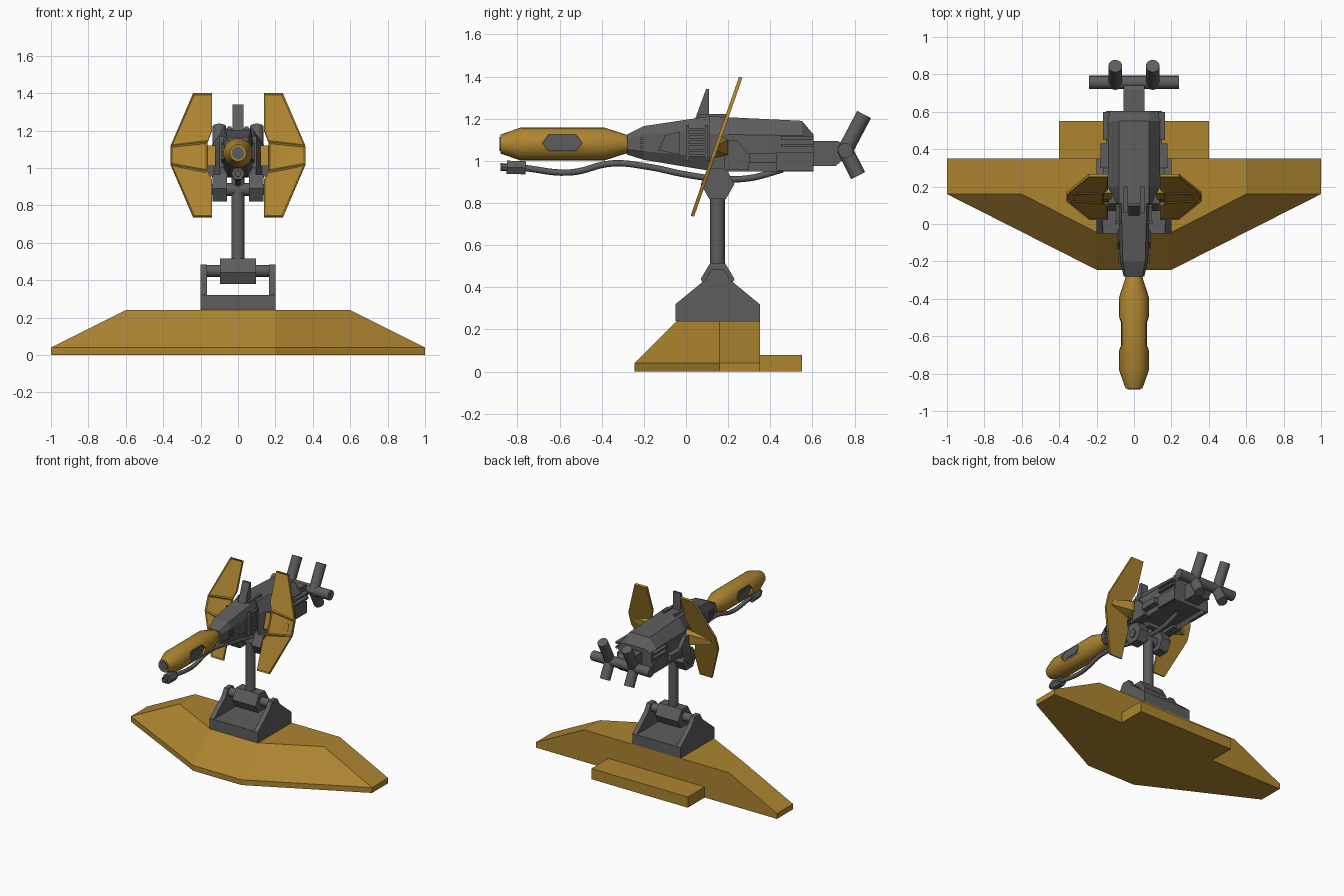
import bpy, bmesh, math
from mathutils import Vector

if "Cube" in bpy.data.objects:
    bpy.data.objects.remove(bpy.data.objects["Cube"], do_unlink=True)


def material(name, rgb):
    m = bpy.data.materials.new(name)
    m.use_nodes = True
    m.diffuse_color = (*rgb, 1)
    m.node_tree.nodes["Principled BSDF"].inputs["Base Color"].default_value = (*rgb, 1)
    return m


GOLD = material("gold", (0.42, 0.235, 0.03))
GREY = material("grey", (0.11, 0.11, 0.112))


def finish(name, bm, mat, smooth=False):
    bmesh.ops.recalc_face_normals(bm, faces=bm.faces)
    me = bpy.data.meshes.new(name)
    bm.to_mesh(me)
    bm.free()
    me.materials.append(mat)
    ob = bpy.data.objects.new(name, me)
    bpy.context.collection.objects.link(ob)
    if smooth:
        bpy.ops.object.select_all(action='DESELECT')
        ob.select_set(True)
        bpy.context.view_layer.objects.active = ob
        bpy.ops.object.shade_smooth_by_angle(angle=math.radians(31))
    return ob


def loft(rings):
    """Skin a list of equal-length rings of points and cap both ends."""
    bm = bmesh.new()
    vs = [[bm.verts.new(p) for p in r] for r in rings]
    n = len(rings[0])
    for a, b in zip(vs, vs[1:]):
        for i in range(n):
            bm.faces.new((a[i], a[(i + 1) % n], b[(i + 1) % n], b[i]))
    bm.faces.new(vs[0][::-1])
    bm.faces.new(vs[-1])
    return bm


def prism(name, yz, x0, x1, mat):
    """Side profile extruded along x."""
    return finish(name, loft([[(x, y, z) for y, z in yz] for x in (x0, x1)]), mat)


def box(name, x0, x1, y0, y1, z0, z1, mat):
    return prism(name, [(y0, z0), (y1, z0), (y1, z1), (y0, z1)], x0, x1, mat)


def tube(name, a, b, radii, mat, sides=16, stops=(0, 1)):
    """Turned shape from a to b with a radius at each stop."""
    a, b = Vector(a), Vector(b)
    q = (b - a).to_track_quat('Z', 'Y')
    ang = [2 * math.pi * i / sides for i in range(sides)]
    rings = [[a.lerp(b, t) + q @ Vector((r * math.cos(k), r * math.sin(k), 0)) for k in ang]
             for t, r in zip(stops, radii)]
    return finish(name, loft(rings), mat, sides > 8)


# Stand: bevelled base and rear step
low = [(-1, .35), (-1, .16), (-.2, -.245), (.2, -.245), (1, .16), (1, .35)]
top = [(-.6, .35), (-.6, .16), (-.2, -.045), (.2, -.045), (.6, .16), (.6, .35)]
finish("base", loft([[(x, y, z) for x, y in ring] for ring, z in ((low, 0), (low, .04), (top, .24))]), GOLD)
box("base_step", -.4, .4, .35, .55, 0, .08, GOLD)

# Stand: bracket, hinge and post
box("bracket_plate", -.2, .2, -.05, .35, .24, .32, GREY)
cheek = [(-.05, .32), (.35, .32), (.21, .435), (.18, .485), (.12, .485), (.09, .435)]
for side, s in (("left", 1), ("right", -1)):
    prism(side + "_bracket_cheek", cheek, s * .165, s * .2, GREY)
tube("hinge_pin", (-.17, .15, .45), (.17, .15, .45), (.032, .032), GREY)
prism("hinge_block", [(.1, .38), (.2, .38), (.23, .44), (.185, .515), (.115, .515), (.07, .44)], -.095, .095, GREY)
tube("post", (0, .15, .5), (0, .15, .96), (.035, .035), GREY)
tube("upper_pin", (-.08, .15, .885), (.08, .15, .885), (.035, .035), GREY)
pod = [(.07, .89), (.11, .82), (.19, .82), (.23, .89), (.19, .965), (.11, .965)]
hexa = [(.15 + .033 * math.cos(k * math.pi / 3), .885 + .033 * math.sin(k * math.pi / 3)) for k in range(6)]
for side, s in (("left", 1), ("right", -1)):
    prism(side + "_mount_pod", pod, s * .06, s * .135, GREY)
    prism(side + "_mount_bolt", hexa, s * .13, s * .142, GREY)

# Front hull, with a faceted cross-section
rings = []
for y, zl, zh, w in ((-.28, 1.03, 1.125, .055), (-.2, 1.005, 1.165, .075), (.1, .955, 1.21, .085), (.22, .95, 1.205, .085)):
    m = (zh - zl) * .25
    rings.append([(w * .6, y, zl), (w, y, zl + m), (w, y, zh - m), (w * .8, y, zh),
                  (-w * .8, y, zh), (-w, y, zh - m), (-w, y, zl + m), (-w * .6, y, zl)])
finish("front_hull", loft(rings), GREY)

# Rear hull, with a recessed belly
rings = []
for y, w, zl, zs, zh in ((.11, .095, .96, 1.13, 1.212), (.2, .138, .95, 1.125, 1.207),
                         (.55, .138, .95, 1.12, 1.19), (.605, .138, .95, 1.1, 1.125)):
    rings.append([(w, y, zl), (w, y, zs), (.08, y, zh), (-.08, y, zh), (-w, y, zs), (-w, y, zl)])
bm = loft(rings)
bmesh.ops.recalc_face_normals(bm, faces=bm.faces)
belly = [f for f in bm.faces if f.normal.z < -.95]
bmesh.ops.inset_region(bm, faces=belly, thickness=.02, depth=0)
belly = [f for f in belly if f.is_valid]
for v in {v for f in belly for v in f.verts}:
    v.co.z += .03
finish("rear_hull", bm, GREY)

# Hull details on both flanks
for side, s in (("left", 1), ("right", -1)):
    box(side + "_flank_box", s * .13, s * .18, .3, .43, .99, 1.035, GREY)
    prism(side + "_flank_fairing", [(.18, .955), (.3, .96), (.3, 1.03), (.24, 1.1), (.18, 1.1)], s * .1, s * .165, GREY)
    box(side + "_rear_rail_upper", s * .13, s * .165, .45, .6, 1.1, 1.115, GREY)
    box(side + "_rear_rail_lower", s * .13, s * .165, .45, .6, 1.065, 1.08, GREY)
    box(side + "_rear_skirt", s * .13, s * .15, .43, .605, .955, 1.04, GREY)
    for i in range(6):
        z = 1.02 + i * .025
        box(f"{side}_ladder_rung_{i + 1}", s * .08, s * .096, .015, .09, z, z + .012, GREY)
    for i, y in enumerate((0, .09)):
        box(f"{side}_ladder_rail_{i + 1}", s * .075, s * .1, y, y + .015, 1.0, 1.17, GREY)
    prism(side + "_cheek_plate", [(-.13, 1.05), (-.03, 1.03), (-.03, 1.14), (-.1, 1.12)], s * .07, s * .088, GREY)
    for i, z in enumerate((1.065, 1.085, 1.105)):
        box(f"{side}_nose_vent_{i + 1}", s * .065, s * .082, -.215, -.16, z - .006, z + .006, GREY)
    box(side + "_spine_rail", s * .035, s * .055, .06, .2, 1.19, 1.222, GREY)
prism("dorsal_fin", [(.04, 1.19), (.095, 1.34), (.11, 1.34), (.11, 1.19)], -.03, .03, GREY)

# Tail boom, cross bar and angled arms
prism("tail_boom", [(.6, .975), (.71, .975), (.76, 1.02), (.76, 1.07), (.72, 1.095), (.6, 1.095)], -.057, .057, GREY)
tube("tail_cross_bar", (-.24, .757, 1.05), (.24, .757, 1.05), (.036, .036), GREY)
for side, s in (("left", 1), ("right", -1)):
    x = s * .1
    tube(side + "_tail_arm_upper", (x, .75, 1.04), (x, .845, 1.22), (.037, .037), GREY)
    tube(side + "_tail_arm_lower", (x, .75, 1.06), (x, .817, .93), (.037, .037), GREY)

# Front barrel with a hexagonal window pocket on each side
barrel = tube("barrel", (0, -.88, 1.08), (0, -.275, 1.08), (.045, .079, .079, .042), GOLD, 20, (0, .16, .81, 1))


def window(grow, x0, x1, name):
    c, h, w = -.587, .04 + grow, .095 + grow
    return prism(name, [(c - w, 1.085), (c - w + .03, 1.085 + h), (c + w - .03, 1.085 + h),
                        (c + w, 1.085), (c + w - .03, 1.085 - h), (c - w + .03, 1.085 - h)], x0, x1, GREY)


for side, s in (("left", 1), ("right", -1)):
    cutter = window(0, s * .052, s * .1, "cutter")
    cutter.hide_render = True
    mod = barrel.modifiers.new("pocket", 'BOOLEAN')
    mod.operation, mod.object, mod.solver = 'DIFFERENCE', cutter, 'EXACT'
    bpy.ops.object.select_all(action='DESELECT')
    bpy.context.view_layer.objects.active = barrel
    barrel.select_set(True)
    bpy.ops.object.modifier_apply(modifier=mod.name)
    bpy.data.objects.remove(cutter, do_unlink=True)
    window(-.001, s * .05, s * .064, side + "_barrel_window")
    window(-.018, s * .06, s * .068, side + "_barrel_window_panel")
tube("barrel_muzzle", (0, -.886, 1.08), (0, -.87, 1.08), (.034, .034), GREY)

# Hose under the hull, with its nozzle
cu = bpy.data.curves.new("hose", 'CURVE')
cu.dimensions, cu.bevel_depth, cu.bevel_resolution, cu.resolution_u = '3D', .015, 2, 6
path = [(-.78, .968), (-.55, .945), (-.35, .988), (-.18, .972), (0, .935), (.15, .915), (.3, .918), (.46, .96)]
sp = cu.splines.new('BEZIER')
sp.bezier_points.add(len(path) - 1)
for p, (y, z) in zip(sp.bezier_points, path):
    p.co = (0, y, z)
    p.handle_left_type = p.handle_right_type = 'AUTO'
cu.use_fill_caps = True
cu.materials.append(GREY)
bpy.context.collection.objects.link(bpy.data.objects.new("hose", cu))
tube("hose_nozzle", (0, -.85, .97), (0, -.76, .967), (.036, .036), GREY, 6)
tube("hose_tip", (0, -.88, .971), (0, -.84, .97), (.018, .018), GREY, 8)

# Wings: leaning plates with three framed panels on the front
outline = [(.14, 1.4), (.24, 1.4), (.36, 1.12), (.36, 1.02), (.24, .74), (.14, .74),
           (.14, .94), (.163, .985), (.163, 1.14), (.14, 1.2)]
panels = [(0, 1, 2, 8, 9), (2, 3, 7, 8), (3, 4, 5, 6, 7)]
lean = .23 / .66
for side, s in (("left", 1), ("right", -1)):
    bm = bmesh.new()
    vs = [bm.verts.new((s * x, .137 + (z - 1.07) * lean, z)) for x, z in outline]
    front = [bm.faces.new([vs[i] for i in p]) for p in panels]
    ext = bmesh.ops.extrude_face_region(bm, geom=front, use_keep_orig=True)
    back = [g for g in ext["geom"] if isinstance(g, bmesh.types.BMVert)]
    bmesh.ops.translate(bm, verts=back, vec=(0, .016, -.005))
    bmesh.ops.recalc_face_normals(bm, faces=bm.faces)
    front = [f for f in bm.faces if f.normal.y < -.85]
    bmesh.ops.inset_individual(bm, faces=front, thickness=.011, depth=-.006)
    finish(side + "_wing", bm, GOLD)
    # Wedge joining the wing to the hull
    root = [(.13, 1.01), (.2, 1.03), (.2, 1.1), (.165, 1.12)]
    tip = [(.13, 1.04), (.15, 1.045), (.16, 1.08), (.145, 1.085)]
    finish(side + "_wing_root", loft([[(s * .12, y, z) for y, z in root],
                                      [(s * .185, y, z) for y, z in root],
                                      [(s * .32, y, z) for y, z in tip]]), GOLD)
